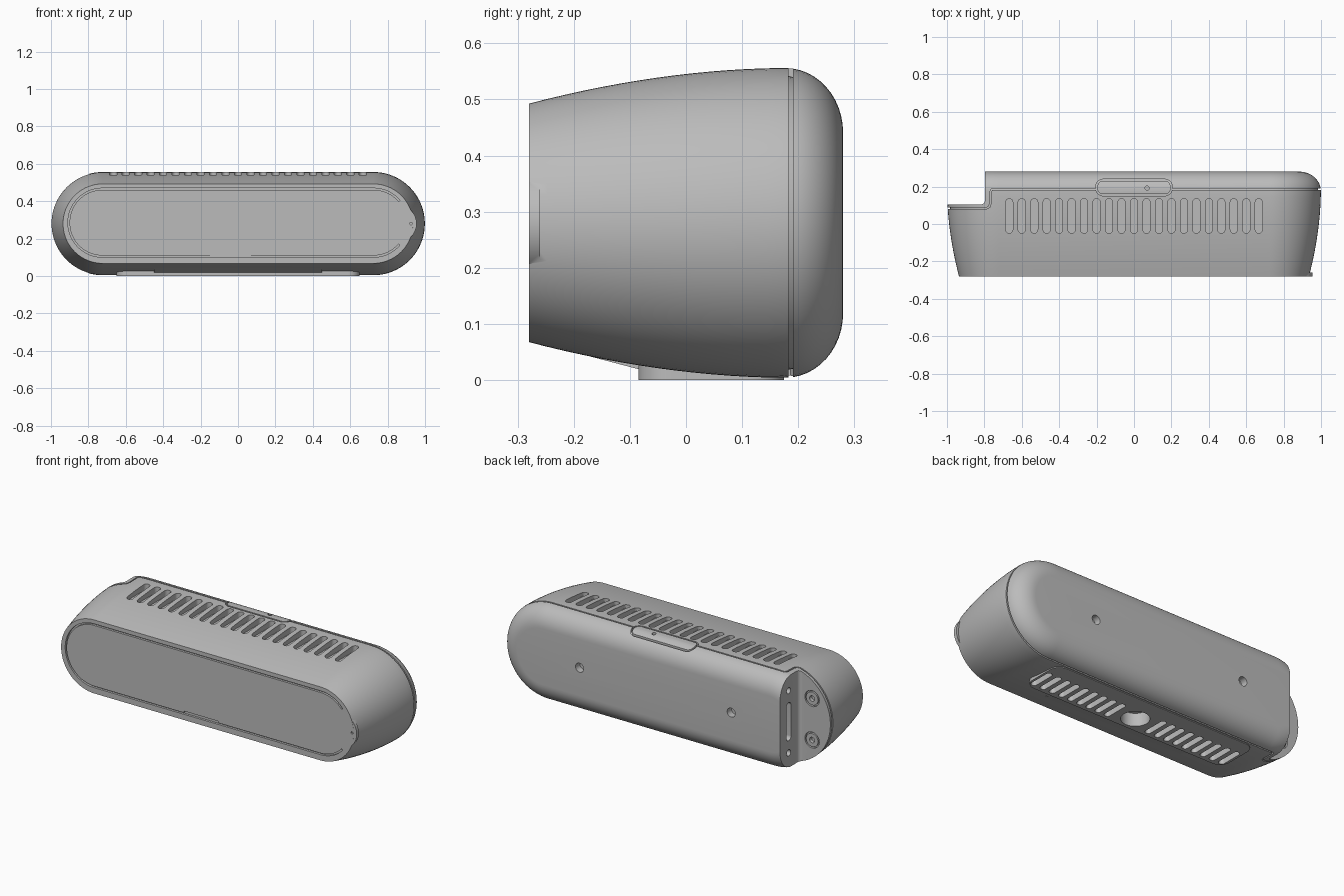
import bpy, bmesh, math
from mathutils import Vector

if "Cube" in bpy.data.objects:
    bpy.data.objects.remove(bpy.data.objects["Cube"])

grey = bpy.data.materials.new("satin_grey")
grey.use_nodes = True
colour = (0.5, 0.5, 0.5, 1)
grey.diffuse_color = colour
grey.node_tree.nodes["Principled BSDF"].inputs["Base Color"].default_value = colour

MID = 0.28      # height of the centre line
HALF = 0.723    # half length of the straight part


def finish(bm, name):
    bmesh.ops.recalc_face_normals(bm, faces=bm.faces)
    mesh = bpy.data.meshes.new(name)
    bm.to_mesh(mesh)
    bm.free()
    mesh.materials.append(grey)
    obj = bpy.data.objects.new(name, mesh)
    bpy.context.scene.collection.objects.link(obj)
    return obj


def rounded(cx, cy, w, h, r, n=12):
    """Outline of a rounded rectangle; a capsule or circle when r is maximal."""
    pts = []
    for k, (sx, sy) in enumerate(((1, 1), (-1, 1), (-1, -1), (1, -1))):
        for i in range(n + 1):
            a = math.pi / 2 * (k + i / n)
            p = Vector((cx + sx * (w / 2 - r) + r * math.cos(a),
                        cy + sy * (h / 2 - r) + r * math.sin(a)))
            if not pts or (p - pts[-1]).length > 1e-5:
                pts.append(p)
    if (pts[0] - pts[-1]).length < 1e-5:
        pts.pop()
    return pts


def circle(cx, cy, r):
    return rounded(cx, cy, 2 * r, 2 * r, r, 8)


PLACE = {"x": lambda u, v, w: (w, u, v),
         "y": lambda u, v, w: (u, w, v),
         "z": lambda u, v, w: (u, v, w)}


def prism(bm, pts, axis, a, b):
    """Extrude an outline along an axis from a to b."""
    rings = [[bm.verts.new(PLACE[axis](p[0], p[1], w)) for p in pts] for w in (a, b)]
    for ring in rings:
        bm.faces.new(ring)
    for i in range(len(pts)):
        j = (i + 1) % len(pts)
        bm.faces.new((rings[0][i], rings[0][j], rings[1][j], rings[1][i]))


def band(bm, path, width, axis, a, b, closed=False):
    """Extrude a thin strip that follows a path."""
    path = [Vector(p) for p in path]
    n = len(path)
    rows = []
    for i, p in enumerate(path):
        before = path[i - 1] if closed or i else p
        after = path[(i + 1) % n] if closed or i < n - 1 else p
        t = (after - before).normalized()
        side = Vector((-t.y, t.x)) * width / 2
        rows.append([bm.verts.new(PLACE[axis](q.x, q.y, w))
                     for q, w in ((p + side, a), (p - side, a), (p - side, b), (p + side, b))])
    for i in range(n if closed else n - 1):
        r, s = rows[i], rows[(i + 1) % n]
        for k in range(4):
            m = (k + 1) % 4
            bm.faces.new((r[k], r[m], s[m], s[k]))
    if not closed:
        bm.faces.new(rows[0])
        bm.faces.new(rows[-1])


def shell(name, inset):
    """Loft the capsule section from the tapered front to the rounded back."""
    rings = []
    for i in range(15):
        y = -0.28 + 0.457 * i / 14
        rings.append((y, 0.276 - 0.0635 * ((0.18 - y) / 0.46) ** 1.9))
    for i in range(1, 13):
        a = math.pi / 2 * i / 12
        rings.append((0.177 + 0.103 * math.sin(a), 0.161 + 0.115 * math.cos(a)))
    bm = bmesh.new()
    loops = []
    for y, r in rings:
        r -= inset
        pts = rounded(0, MID, 2 * (HALF + r), 2 * r, r, 20)
        loops.append([bm.verts.new((p.x, y * (1 - inset / 0.28), p.y)) for p in pts])
    for lo, hi in zip(loops, loops[1:]):
        for i in range(len(lo)):
            j = (i + 1) % len(lo)
            bm.faces.new((lo[i], lo[j], hi[j], hi[i]))
    bm.faces.new(loops[0])
    bm.faces.new(loops[-1])
    return finish(bm, name)


def boolean(obj, tool, operation="DIFFERENCE"):
    mod = obj.modifiers.new("cut", "BOOLEAN")
    mod.operation, mod.solver, mod.object = operation, "EXACT", tool
    bpy.context.view_layer.update()
    mesh = bpy.data.meshes.new_from_object(
        obj.evaluated_get(bpy.context.evaluated_depsgraph_get()))
    obj.modifiers.clear()
    obj.data = mesh


body = shell("body", 0)
core = shell("groove_floor", 0.013)

# Notch at one rear end, with a filleted inner corner
bm = bmesh.new()
fillet = [(-0.817 + 0.02 * math.cos(a), 0.125 - 0.02 * math.sin(a))
          for a in (math.pi / 2 * i / 6 for i in range(7))]
prism(bm, [(-1.1, 0.4), (-0.797, 0.4)] + fillet + [(-1.1, 0.105)], "z", -0.1, 0.7)
notch = finish(bm, "notch_cutter")

# Parting seam, stepping around the notch and stopping at the top tab
bm = bmesh.new()
band(bm, [(1.1, 0.187), (-0.75, 0.187), (-0.762, 0.183), (-0.768, 0.17), (-0.768, 0.11),
          (-0.774, 0.092), (-0.79, 0.083), (-1.1, 0.083)], 0.008, "z", -0.1, 0.7)
seam = finish(bm, "seam_cutter")
bm = bmesh.new()
prism(bm, rounded(0, 0.195, 0.4, 0.08, 0.035), "z", 0.4, 0.8)
tab_block = finish(bm, "tab_block")

# Outline of the top tab
bm = bmesh.new()
band(bm, rounded(0, 0.195, 0.4, 0.08, 0.035), 0.009, "z", 0.4, 0.8, True)
tab_ring = finish(bm, "tab_ring_cutter")

# Front panel groove, open at one end
bm = bmesh.new()
outline = rounded(0, 0.285, 1.81, 0.36, 0.18, 20)
opening = [i for i, p in enumerate(outline) if p.x > 0.87]
first = max(i for i in opening if outline[i].y > 0.285) + 1
start = next(i for i in range(len(outline)) if outline[i].x <= 0.87)
path = [p for p in outline[start:] if p.x <= 0.87]
band(bm, path, 0.009, "y", -0.35, -0.2)
panel_groove = finish(bm, "panel_groove_cutter")

# Small lip on the front rim
bm = bmesh.new()
prism(bm, circle(0.855, MID, 0.1), "y", -0.2795, -0.26)
lip = finish(bm, "lip")

# Bottom plate and its front ramp
bm = bmesh.new()
prism(bm, rounded(0, 0.045, 1.3, 0.26, 0.06), "z", 0, 0.05)
base_plate = finish(bm, "base_plate")
bm = bmesh.new()
prism(bm, [(-0.175, 0.043), (-0.08, 0.018), (-0.08, 0.06), (-0.175, 0.06)], "x", -0.45, 0.45)
base_ramp = finish(bm, "base_ramp")

# Vents, screw holes and sockets
bm = bmesh.new()
for i in range(21):
    prism(bm, rounded((i - 10) * 0.0667, 0.043, 0.038, 0.185, 0.019, 6), "z", 0.52, 0.7)
prism(bm, circle(0.07, 0.192, 0.011), "z", 0.52, 0.7)
for s in (-1, 1):
    prism(bm, circle(s * 0.485, MID, 0.026), "y", 0.24, 0.4)
    prism(bm, circle(0.2, MID + s * 0.18, 0.018), "x", -0.9, -0.77)
    band(bm, circle(-0.88, MID + s * 0.12, 0.042), 0.008, "y", 0.09, 0.2, True)
    prism(bm, circle(-0.88, MID + s * 0.12, 0.016), "y", 0.085, 0.2)
prism(bm, rounded(0.2, MID, 0.042, 0.22, 0.021), "x", -0.9, -0.75)
prism(bm, circle(0.925, MID, 0.007), "y", -0.35, -0.27)
prism(bm, rounded(-0.04, 0.113, 0.22, 0.012, 0.004, 3), "y", -0.35, -0.272)
details = finish(bm, "detail_cutter")

bm = bmesh.new()
prism(bm, circle(0, 0.01, 0.075), "z", -0.1, 0.075)
for s in (-1, 1):
    for i in range(9):
        prism(bm, rounded(s * (0.135 + 0.0605 * i), 0.01, 0.034, 0.15, 0.017, 6),
              "z", -0.1, 0.035)
base_cuts = finish(bm, "base_cutter")

# Assemble
for tool in (seam, tab_ring, panel_groove):
    boolean(tool, core)
boolean(seam, tab_block)
boolean(body, lip, "UNION")
for tool in (notch, seam, tab_ring, panel_groove, details, base_cuts):
    boolean(body, tool)
boolean(base_plate, base_cuts)

for tool in (core, notch, seam, tab_block, tab_ring, panel_groove, lip, details, base_cuts):
    bpy.data.objects.remove(tool)

bpy.ops.object.select_all(action="DESELECT")
for obj in (body, base_plate, base_ramp):
    obj.select_set(True)
    bpy.context.view_layer.objects.active = obj
bpy.ops.object.shade_smooth_by_angle(angle=math.radians(30))
